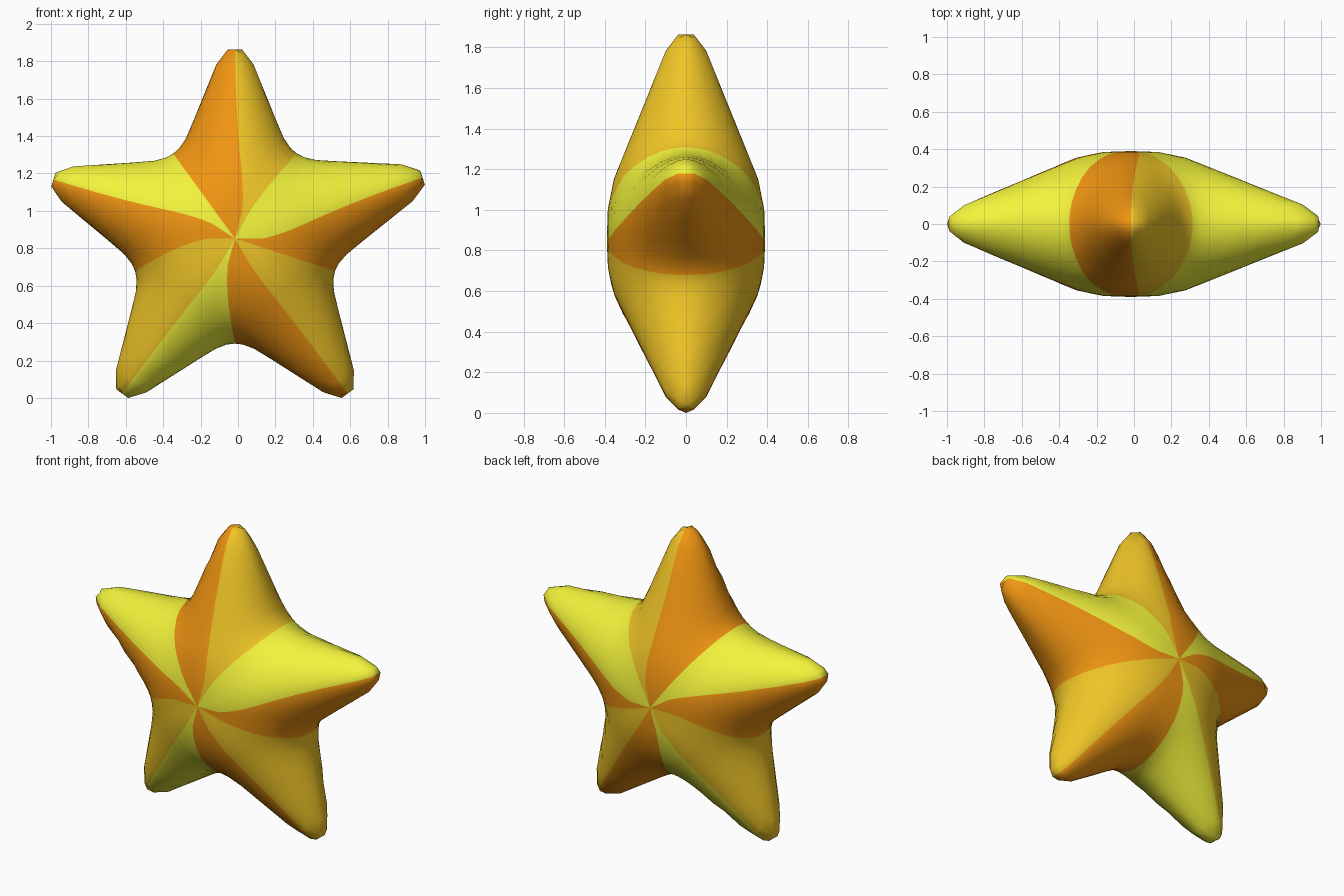
import bpy, bmesh
from math import radians, sin, cos, sqrt

if "Cube" in bpy.data.objects:
    bpy.data.objects.remove(bpy.data.objects["Cube"])

CENTRE_X, CENTRE_Z = -0.02, 0.85
ARM_ANGLES = [90, 18, -54, -126, -198]            # clockwise from the top arm
ARM_LENGTHS = [1.01, 1.055, 1.025, 1.025, 1.02]
OFFSETS = [0, 2.2, 6.1, 12, 19, 26, 31.5]         # azimuth steps away from a ridge
LATS = [0, 2.2, 6.1, 12, 20, 30, 40, 50, 59, 68.7, 80]
# swirl of each painted border near the hub: ridge, valley, ridge ... clockwise
SWIRL = [-15, 8, -18, 0, -6, -15, 6, -18, -15, 0]
# paint per half arm, clockwise from the right half of the top arm
PAINT = "GYOGOYGOYO"


def arm_profile(length):
    return [(0, .39), (.15, .385), (.3, .355), (length - .08, .1), (length, .04), (length, 0)]


def ray_to_arm(a, profile):
    """Distance along a ray to a round tapered arm; a = cosine to the arm axis."""
    b = sqrt(max(0, 1 - a * a))
    if a < 0:
        return 0.39
    best = 0.0
    for (u0, w0), (u1, w1) in zip(profile, profile[1:]):
        f0, f1 = u0 * b - w0 * a, u1 * b - w1 * a
        if f0 <= 1e-9 and f1 >= -1e-9 and f1 > f0:
            s = -f0 / (f1 - f0)
            best = max(best, (u0 + s * (u1 - u0)) * a + (w0 + s * (w1 - w0)) * b)
    return best


def surface_distance(az, lat):
    """Arms blended together with a soft fillet in the valleys."""
    hits = sorted(ray_to_arm(cos(radians(lat)) * cos(radians(az - ang)), arm_profile(n))
                  for ang, n in zip(ARM_ANGLES, ARM_LENGTHS))
    k = 0.16 * cos(radians(lat)) ** 2 + 1e-6
    h = max(0, k - (hits[-1] - hits[-2]))
    return hits[-1] + h * h / (4 * k)


# azimuth columns: (base angle, half-arm index, fraction across the half arm)
columns = []
for i in range(10):
    steps = OFFSETS if i % 2 == 0 else [0] + [36 - o for o in reversed(OFFSETS[1:])]
    columns += [(90 - 36 * i - s, i, s / 36) for s in steps]

bm = bmesh.new()


def vertex(az, lat, side):
    d = surface_distance(az, lat)
    a, l = radians(az), radians(lat)
    return bm.verts.new((CENTRE_X + d * cos(l) * cos(a), side * d * sin(l),
                         CENTRE_Z + d * cos(l) * sin(a)))


def ring(lat, side):
    w = min(1, (lat / 68.7) ** 2)
    return [vertex(az + w * (SWIRL[i] * (1 - f) + SWIRL[(i + 1) % 10] * f), lat, side)
            for az, i, f in columns]


# front and back domes sharing the rim ring
rim = ring(0, 1)
n = len(columns)
for side in (-1, 1):
    rings = [rim] + [ring(lat, side) for lat in LATS[1:]]
    pole = vertex(90, 90, side)
    for c in range(n):
        d = (c + 1) % n
        mat = "OGY".index(PAINT[columns[c][1]])
        for lo, hi in zip(rings, rings[1:]):
            bm.faces.new((lo[c], lo[d], hi[d], hi[c])).material_index = mat
        bm.faces.new((rings[-1][c], rings[-1][d], pole)).material_index = mat
bmesh.ops.recalc_face_normals(bm, faces=bm.faces)

# centre on x and stand on the ground
xs = [v.co.x for v in bm.verts]
low = min(v.co.z for v in bm.verts)
mid = (min(xs) + max(xs)) / 2
for v in bm.verts:
    v.co.x -= mid
    v.co.z -= low
for f in bm.faces:
    f.smooth = True

mesh = bpy.data.meshes.new("star")
bm.to_mesh(mesh)
bm.free()
for name, col in (("orange", (.87, .3, .006, 1)), ("gold", (.87, .56, .02, 1)),
                  ("yellow", (.9, .9, .045, 1))):
    m = bpy.data.materials.new(name)
    m.diffuse_color = col
    m.use_nodes = True
    m.node_tree.nodes["Principled BSDF"].inputs["Base Color"].default_value = m.diffuse_color
    mesh.materials.append(m)
star = bpy.data.objects.new("star", mesh)
bpy.context.collection.objects.link(star)
